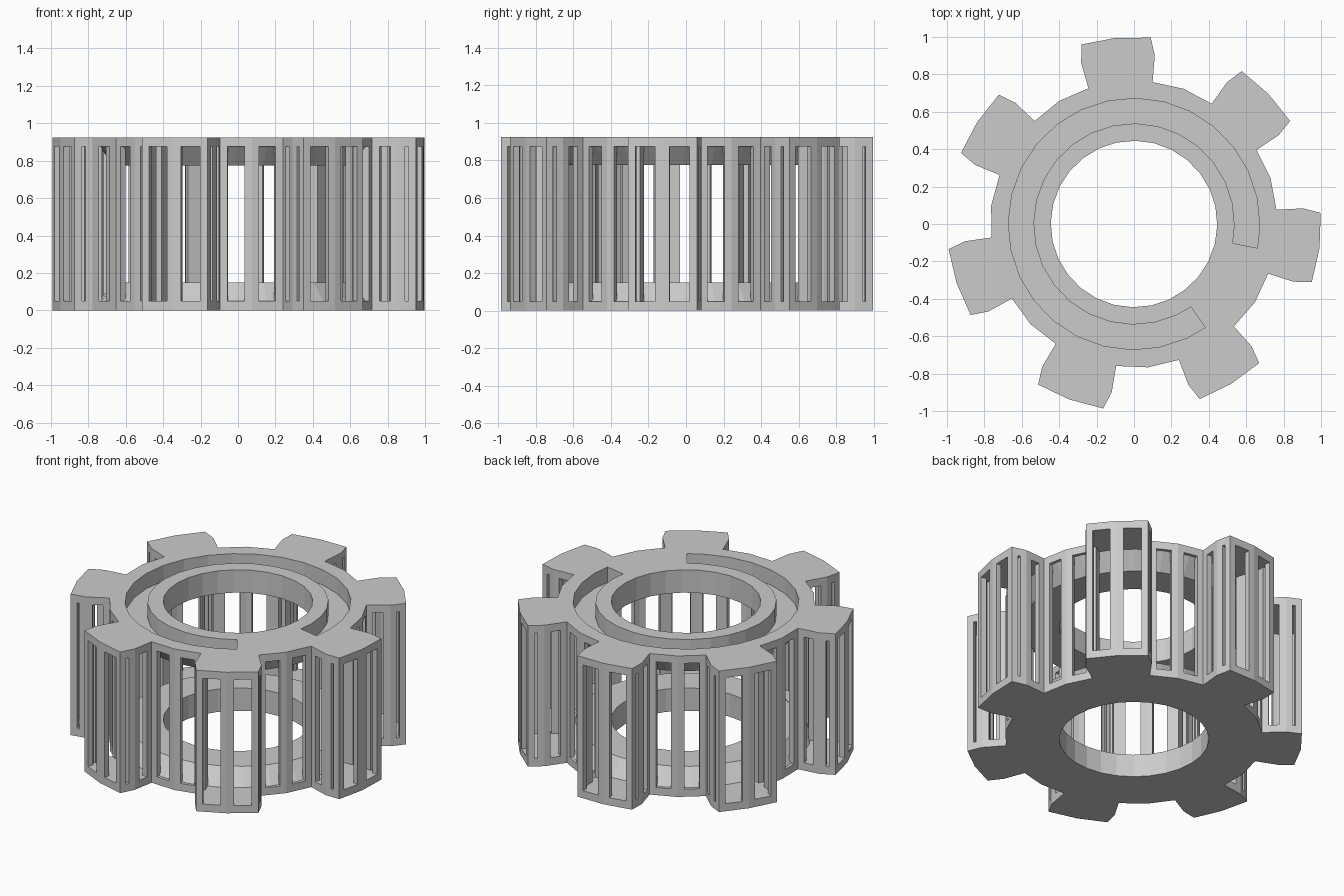
import bpy, bmesh
from math import radians, cos, sin
from mathutils import Vector

if "Cube" in bpy.data.objects:
    bpy.data.objects.remove(bpy.data.objects["Cube"])

H, PLATE, LIP = 0.925, 0.05, 0.15      # height, plate edge thickness, hole lip thickness
TEETH, C0 = 7, -7.3                    # tooth count, centre angle of first tooth
STEP = 360 / TEETH
N = TEETH * 4                          # facets of the round parts


def pol(r, a):
    return Vector((r * cos(radians(a)), r * sin(radians(a))))


# Gear outline: two flank, two tip, two flank and two root edges per tooth
TOOTH = [(.765, -13), (.907, -12.6), (1.0, -10.7), (1.0, 0),
         (1.0, 10.7), (.907, 12.6), (.765, 13), (.77, STEP / 2)]
OUT = [pol(r, C0 + i * STEP + a) for i in range(TEETH) for r, a in TOOTH]


def circle(r, groove=False):
    ang = [C0 - 1.5 * 360 / N + k * 360 / N for k in range(N)]
    if groove:                         # groove ends
        ang[1], ang[26] = -11, ang[26] - 3.2
    return [pol(r, a) for a in ang]


def finish(bm, name):
    bmesh.ops.remove_doubles(bm, verts=bm.verts, dist=1e-5)
    bmesh.ops.recalc_face_normals(bm, faces=bm.faces)
    me = bpy.data.meshes.new(name)
    bm.to_mesh(me)
    bm.free()
    ob = bpy.data.objects.new(name, me)
    bpy.context.collection.objects.link(ob)
    return ob


def plate(name, top):
    bm = bmesh.new()
    sz = (lambda z: H - z) if top else (lambda z: z)

    def ring(pts, z):
        return [bm.verts.new((p.x, p.y, sz(z))) for p in pts]

    def join(a, b, keep=lambda k: True):
        n = len(a)
        for k in range(n):
            if keep(k):
                bm.faces.new((a[k], a[(k + 1) % n], b[(k + 1) % n], b[k]))

    def gear_face(o, c):
        for k in range(N):
            bm.faces.new((o[2 * k], o[2 * k + 1], o[(2 * k + 2) % (2 * N)],
                          c[(k + 1) % N], c[k]))

    o_face, o_in = ring(OUT, 0), ring(OUT, PLATE)
    h_face, h_in = ring(circle(.445), 0), ring(circle(.445), LIP)
    join(o_face, o_in)
    join(h_face, h_in)
    # inner side: flat rim, slope, flat lip
    s1, s2 = ring(circle(.745), PLATE), ring(circle(.66), LIP)
    gear_face(o_in, s1)
    join(s1, s2)
    join(s2, h_in)
    # outer side, with the interrupted ring groove on top
    g1, g2 = ring(circle(.672, True), 0), ring(circle(.538, True), 0)
    gear_face(o_face, g1)
    join(g2, h_face)
    if top:
        cut = lambda k: 1 <= k < 26
        f1, f2 = ring(circle(.672, True), .1), ring(circle(.538, True), .1)
        join(g1, f1, cut)
        join(f1, f2, cut)
        join(f2, g2, cut)
        join(g1, g2, lambda k: not cut(k))
        for k in (1, 26):
            bm.faces.new((g1[k], f1[k], f2[k], g2[k]))
        bmesh.ops.delete(bm, geom=[v for v in bm.verts if not v.link_faces], context='VERTS')
    else:
        join(g1, g2)
    return finish(bm, name)


# Corner posts leaving one tall window in every side face
def posts(name, w=.04, t=.035):
    bm = bmesh.new()
    n = len(OUT)
    for i, v in enumerate(OUT):
        d0 = (v - OUT[i - 1]).normalized()
        d1 = (OUT[(i + 1) % n] - v).normalized()
        n0, n1 = Vector((-d0.y, d0.x)), Vector((-d1.y, d1.x))
        inner = v + (n0 + n1) * (t / (1 + n0.dot(n1)))
        a, b = v - d0 * w, v + d1 * w
        sec = [a, v, b, b + n1 * t, inner, a + n0 * t]
        lo = [bm.verts.new((p.x, p.y, PLATE)) for p in sec]
        hi = [bm.verts.new((p.x, p.y, H - PLATE)) for p in sec]
        for k in range(6):
            j = (k + 1) % 6
            bm.faces.new((lo[k], lo[j], hi[j], hi[k]))
        bm.faces.new(lo[::-1])
        bm.faces.new(hi)
    return finish(bm, name)


plate("bottom_plate", False)
plate("top_plate", True)
posts("window_posts")
